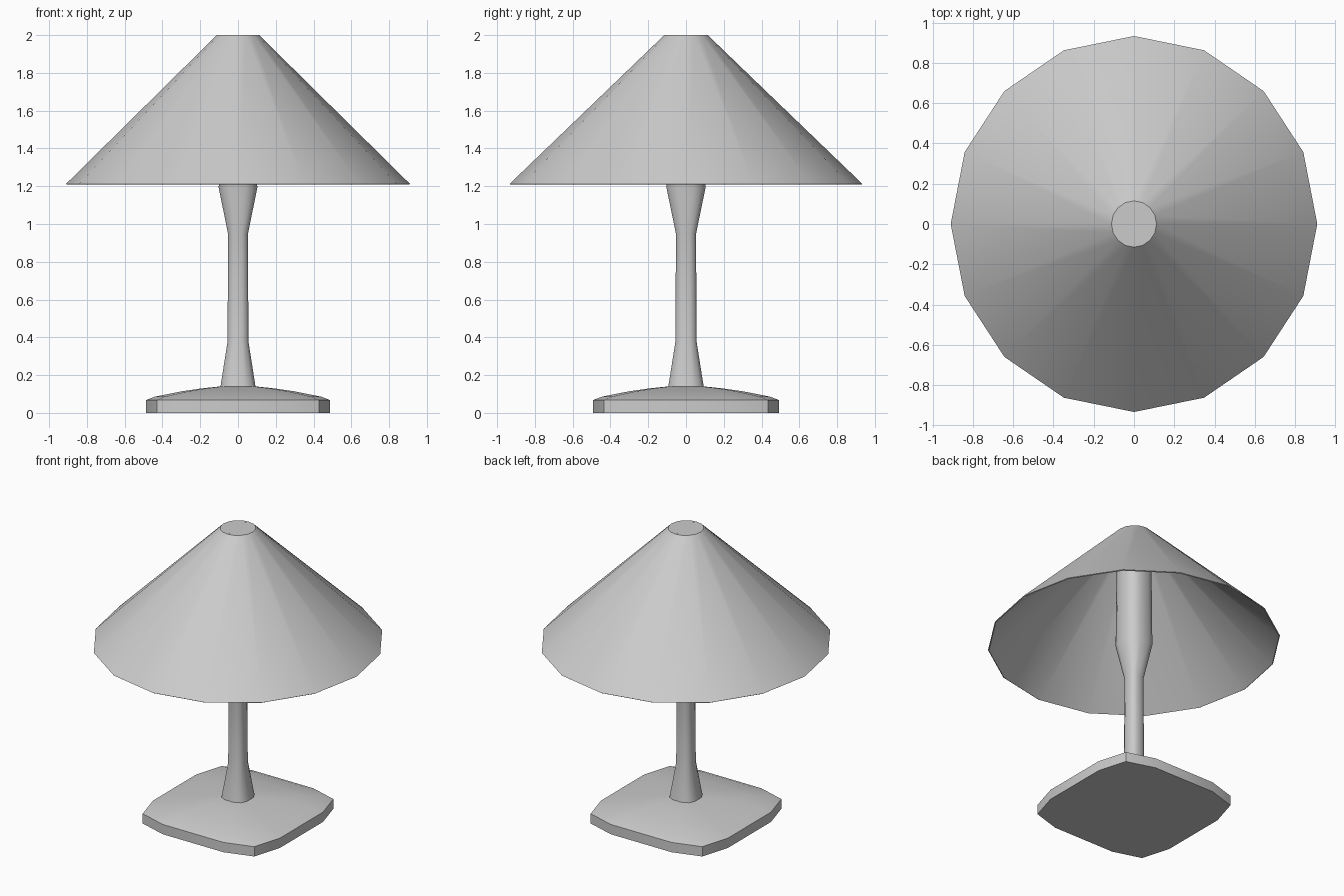
import bpy, bmesh
from math import cos, sin, pi, radians

if "Cube" in bpy.data.objects:
    bpy.data.objects.remove(bpy.data.objects["Cube"])


def loft(name, rings, cap_ends=True, closed=False, angle=40):
    """Skin a list of equal-length point rings into one smooth-by-angle object."""
    bm = bmesh.new()
    rows = [[bm.verts.new(p) for p in ring] for ring in rings]
    n = len(rows[0])
    pairs = list(zip(rows, rows[1:]))
    if closed:
        pairs.append((rows[-1], rows[0]))
    for a, b in pairs:
        for i in range(n):
            j = (i + 1) % n
            bm.faces.new((a[i], a[j], b[j], b[i]))
    if cap_ends:
        bm.faces.new(rows[0][::-1])
        bm.faces.new(rows[-1])
    bmesh.ops.recalc_face_normals(bm, faces=bm.faces)
    mesh = bpy.data.meshes.new(name)
    bm.to_mesh(mesh)
    bm.free()
    ob = bpy.data.objects.new(name, mesh)
    bpy.context.collection.objects.link(ob)
    bpy.ops.object.select_all(action='DESELECT')
    ob.select_set(True)
    bpy.context.view_layer.objects.active = ob
    bpy.ops.object.shade_smooth_by_angle(angle=radians(angle))
    return ob


def soft_square(half, z, corner=0.88, side=0.48):
    """12-point rounded square: a corner point and two side points per quarter."""
    quarter = [(1, -side), (1, side), (corner, corner)]
    pts = []
    for k in range(4):
        c, s = round(cos(k * pi / 2)), round(sin(k * pi / 2))
        pts += [(half * (c * x - s * y), half * 1.01 * (s * x + c * y), z)
                for x, y in quarter]
    return pts


def circle(r, z, n=16):
    return [(0.975 * r * cos(2 * pi * i / n), r * sin(2 * pi * i / n), z)
            for i in range(n)]


# Foot: rounded square slab with a low domed top
foot_profile = [(0.487, 0.0), (0.487, 0.068), (0.44, 0.086),
                (0.30, 0.114), (0.19, 0.13), (0.085, 0.141)]
loft("foot", [soft_square(h, z) for h, z in foot_profile])

# Stem: flared at both ends, runs up inside the shade to its top
stem_profile = [(0.093, 0.138), (0.055, 0.38), (0.053, 0.95),
                (0.102, 1.19), (0.095, 2.0)]
loft("stem", [soft_square(h, z, 0.8, 0.4) for h, z in stem_profile])

# Shade: thin open sixteen-sided cone
shade_profile = [(0.928, 1.208), (0.934, 1.212), (0.115, 2.0), (0.098, 2.0)]
loft("shade", [circle(r, z) for r, z in shade_profile],
     cap_ends=False, closed=True)
